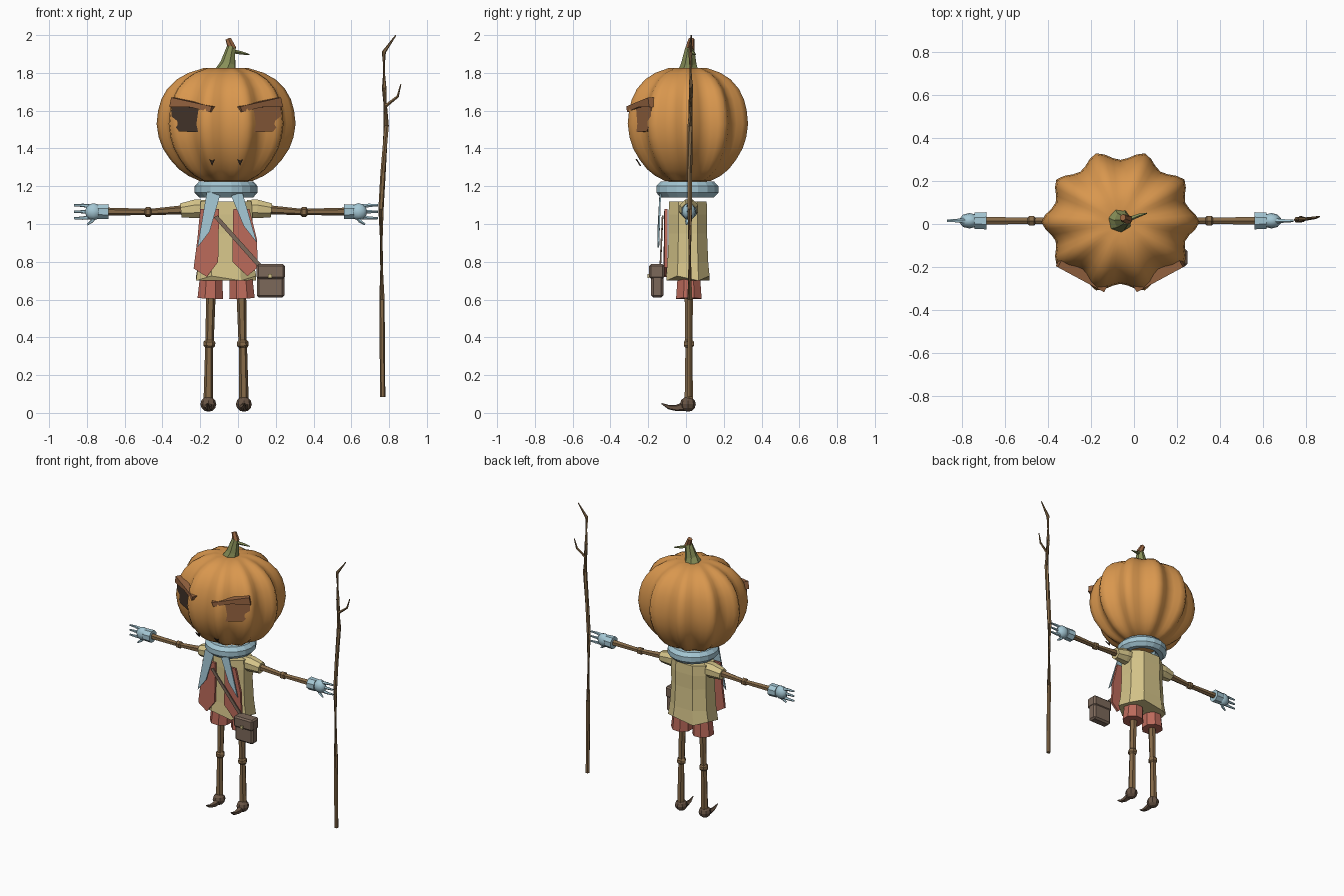
import bpy, bmesh, math
from mathutils import Vector

if "Cube" in bpy.data.objects:
    bpy.data.objects.remove(bpy.data.objects["Cube"])

C, Y = -0.063, 0.015   # body centre line


def mat(name, r, g, b):
    m = bpy.data.materials.new(name)
    m.diffuse_color = [(c / 255 / 12.92) if c < 11 else ((c / 255 + 0.055) / 1.055) ** 2.4
                       for c in (r, g, b)] + [1]
    m.use_nodes = True
    m.node_tree.nodes["Principled BSDF"].inputs["Base Color"].default_value = m.diffuse_color
    return m


ORANGE = mat("pumpkin orange", 217, 151, 78)
WOOD = mat("wood brown", 134, 106, 72)
DARKWOOD = mat("dark wood", 104, 84, 68)
BLUE = mat("pale blue", 164, 199, 212)
BEIGE = mat("beige cloth", 214, 197, 138)
RED = mat("faded red", 188, 106, 91)
GREEN = mat("stem green", 136, 144, 88)
RUST = mat("rust brown", 150, 100, 64)
LEATHER = mat("bag leather", 124, 104, 90)
DARK = mat("dark hollow", 66, 52, 42)


def finish(bm, name, material, smooth=False):
    bmesh.ops.recalc_face_normals(bm, faces=bm.faces)
    me = bpy.data.meshes.new(name)
    bm.to_mesh(me)
    bm.free()
    me.materials.append(material)
    for p in me.polygons:
        p.use_smooth = smooth
    ob = bpy.data.objects.new(name, me)
    bpy.context.collection.objects.link(ob)
    return ob


def skin(bm, rings):
    """Join equal-sized vertex rings and cap both ends."""
    rings = [[bm.verts.new(p) for p in ring] for ring in rings]
    n = len(rings[0])
    for a, b in zip(rings, rings[1:]):
        for i in range(n):
            j = (i + 1) % n
            bm.faces.new((a[i], a[j], b[j], b[i]))
    bm.faces.new(rings[0][::-1])
    bm.faces.new(rings[-1])


def tube(name, material, path, n=6, smooth=False):
    """Tube along (x, y, z, radius) points."""
    pts = [Vector(p[:3]) for p in path]
    rings = []
    for i, p in enumerate(pts):
        d = pts[min(i + 1, len(pts) - 1)] - pts[max(i - 1, 0)]
        q = d.to_track_quat('Z', 'Y')
        rings.append([p + q @ Vector((math.cos(2 * math.pi * (k + .5) / n),
                                      math.sin(2 * math.pi * (k + .5) / n), 0)) * path[i][3]
                      for k in range(n)])
    bm = bmesh.new()
    skin(bm, rings)
    return finish(bm, name, material, smooth)


def plate(name, material, pts, offset):
    """Polygon given thickness along the offset."""
    bm = bmesh.new()
    off = Vector(offset)
    skin(bm, [[Vector(p) for p in pts], [Vector(p) + off for p in pts]])
    return finish(bm, name, material)


def ball(name, material, loc, r, seg=8, smooth=False):
    bm = bmesh.new()
    bmesh.ops.create_uvsphere(bm, u_segments=seg, v_segments=6, radius=1)
    for v in bm.verts:
        v.co = Vector(loc) + Vector(a * b for a, b in zip(v.co, r))
    return finish(bm, name, material, smooth)


def box(name, material, lo, hi, bevel=0.0):
    bm = bmesh.new()
    bmesh.ops.create_cube(bm, size=1)
    for v in bm.verts:
        v.co = [(a + b) / 2 + c * (b - a) for a, b, c in zip(lo, hi, v.co)]
    if bevel:
        bmesh.ops.bevel(bm, geom=bm.edges[:], offset=bevel, segments=1, affect='EDGES')
    return finish(bm, name, material)


# Ribbed pumpkin head: ten lobes around a squashed profile
profile = [(1.222, .06), (1.228, .14), (1.255, .20), (1.29, .25), (1.34, .295), (1.40, .335),
           (1.46, .357), (1.53, .368), (1.60, .360), (1.66, .343), (1.715, .312),
           (1.765, .262), (1.80, .20), (1.825, .12), (1.82, .05)]
rings = []
for z, r in profile:
    ring = []
    for k in range(60):
        a = 2 * math.pi * k / 60
        rr = r * (1 - 0.14 * abs(math.sin(5 * a)) ** 1.6)
        ring.append((C + rr * math.cos(a), 0.01 + 0.91 * rr * math.sin(a), z))
    rings.append(ring)
bm = bmesh.new()
skin(bm, rings)
finish(bm, "pumpkin_head", ORANGE, True)

# Stem with broken tip and thorn
tube("stem", GREEN, [(C, .015, 1.81, .058), (-.052, .015, 1.85, .042),
                     (-.035, .02, 1.94, .023)], 7)
tube("stem_tip", RUST, [(-.03, .02, 1.925, .024), (-.042, .025, 1.955, .02),
                        (-.052, .03, 1.98, .016)], 6)
tube("stem_thorn", GREEN, [(-.03, .02, 1.915, .012), (.02, .04, 1.905, .009),
                           (.06, .05, 1.897, .003)], 5)

# Slanted eyes and brows; s is distance from the centre line
eye = [(.085, 1.61), (.29, 1.625), (.29, 1.545), (.25, 1.49), (.115, 1.485), (.085, 1.54)]
brow = [(.07, 1.622), (.285, 1.67), (.295, 1.62), (.18, 1.618), (.08, 1.592)]
for side, label, col in ((-1, "left", DARK), (1, "right", RUST)):
    def place(pts, out):
        return [(C + side * (s + out * .5), -.305 + (s - .07) * .54 - out, z) for s, z in pts]
    plate(label + "_eye", col, place(eye, 0), (-side * .025, .045, 0))
    plate(label + "_brow", RUST, place(brow, .012), (-side * .03, .055, 0))
    # Small nostril notch
    x = C + side * .074
    plate(label + "_nostril", DARK, [(x - .016, -.268, 1.345), (x, -.262, 1.335),
                                     (x + .016, -.268, 1.345), (x, -.245, 1.308)], (0, .008, 0))

# Scarf ring
bm = bmesh.new()
grid = [[bm.verts.new((C + (.128 + .042 * math.cos(b)) * math.cos(a),
                       .007 + (.128 + .042 * math.cos(b)) * math.sin(a),
                       1.183 + .045 * math.sin(b)))
         for b in [math.pi * (2 * j + 1) / 8 for j in range(8)]]
        for a in [2 * math.pi * i / 18 for i in range(18)]]
for i in range(18):
    for j in range(8):
        k, m = (i + 1) % 18, (j + 1) % 8
        bm.faces.new((grid[i][j], grid[k][j], grid[k][m], grid[i][m]))
finish(bm, "scarf", BLUE)

# Scarf tails
plate("scarf_tail_left", BLUE, [(-.165, -.14, 1.17), (-.09, -.14, 1.17), (-.15, -.15, .96),
                                (-.215, -.15, .875)], (0, .008, 0))
plate("scarf_tail_right", BLUE, [(-.045, -.14, 1.17), (.025, -.14, 1.16), (.10, -.15, .90),
                                 (.03, -.15, .99)], (0, .008, 0))

# Shirt: tapered octagon with a flared hem
rings = []
for z, hx, hy in ((.70, .160, .115), (.80, .146, .108), (.95, .138, .102),
                  (1.05, .140, .103), (1.118, .135, .10)):
    ring = []
    for k in range(8):
        a = math.pi * (2 * k + 1) / 8
        c, s = math.cos(a), math.sin(a)
        lift = .025 * (k % 2) if z == .70 else 0
        ring.append((C + hx * math.copysign(abs(c) ** .8, c) * 1.06,
                     .01 + hy * math.copysign(abs(s) ** .8, s) * 1.06, z + lift))
    rings.append(ring)
bm = bmesh.new()
skin(bm, rings)
finish(bm, "shirt", BEIGE)

# Vest panels
plate("vest_left", RED, [(-.20, -.115, 1.08), (-.10, -.115, 1.08), (-.105, -.115, .80),
                         (-.165, -.12, .72), (-.235, -.115, .765), (-.215, -.115, .92)],
      (0, .016, 0))
plate("vest_right", RED, [(-.025, -.115, 1.08), (.06, -.115, 1.08), (.10, -.115, .92),
                          (.105, -.115, .77), (.05, -.12, .725), (-.03, -.115, .80)],
      (0, .016, 0))

# Mirrored limbs
for side, label in ((-1, "left"), (1, "right")):
    def X(d):
        return C + side * d
    tube(label + "_shorts", RED, [(X(.084), Y, .605, .073), (X(.08), Y, .70, .066),
                                  (X(.075), Y, .80, .06)], 8)
    tube(label + "_leg", WOOD, [(X(.094), Y, .05, .026), (X(.090), Y, .345, .021),
                                (X(.089), Y, .355, .031), (X(.088), Y, .375, .031),
                                (X(.087), Y, .385, .022), (X(.080), Y, .66, .026)], 6)
    ball(label + "_ankle", DARKWOOD, (X(.094), .01, .046), (.042, .042, .04))
    tube(label + "_toe", DARKWOOD, [(X(.094), .0, .036, .026), (X(.094), -.05, .026, .018),
                                    (X(.096), -.09, .03, .012), (X(.098), -.13, .05, .003)], 5)
    tube(label + "_sleeve", BEIGE, [(X(.11), Y, 1.08, .052), (X(.165), Y, 1.08, .053),
                                    (X(.24), Y, 1.072, .04)], 8)
    tube(label + "_arm", WOOD, [(X(.20), Y, 1.077, .025), (X(.395), Y, 1.064, .017),
                                (X(.402), Y, 1.064, .026), (X(.424), Y, 1.064, .026),
                                (X(.431), Y, 1.064, .017), (X(.65), Y, 1.066, .021)], 6)
    tube(label + "_cuff", BLUE, [(X(.623), Y, 1.065, .043), (X(.678), Y, 1.065, .041)], 8)
    ball(label + "_palm", BLUE, (X(.702), Y, 1.065), (.047, .036, .045), 10, True)
    for i, dz in enumerate((.034, 0, -.034)):
        tube(f"{label}_finger_{i + 1}", BLUE, [(X(.71), Y, 1.065 + dz * .8, .014),
                                               (X(.76), Y, 1.065 + dz, .009),
                                               (X(.805), Y, 1.065 + dz, .006)], 5)
    tube(label + "_thumb", BLUE, [(X(.69), Y, 1.045, .014), (X(.71), Y - .01, 1.015, .01),
                                  (X(.735), Y - .012, .997, .005)], 5)

# Shoulder strap and satchel
plate("strap", LEATHER, [(-.128, -.128, 1.035), (-.108, -.128, 1.045), (.125, -.14, .785),
                         (.105, -.14, .772)], (0, .008, 0))
box("satchel", LEATHER, (.10, -.185, .61), (.245, -.12, .775), .012)
box("satchel_flap", LEATHER, (.098, -.195, .71), (.248, -.115, .787), .01)
box("satchel_buckle", BEIGE, (.16, -.205, .715), (.18, -.193, .735))

# Crooked staff with a twig
tube("staff", WOOD, [(.766, .02, .083, .014), (.762, .02, .60, .014), (.757, .02, 1.08, .014),
                     (.768, .02, 1.27, .014), (.785, .022, 1.52, .014), (.774, .026, 1.72, .012),
                     (.772, .022, 1.91, .011), (.836, .028, 2.0, .003)], 6)
tube("staff_twig", WOOD, [(.782, .022, 1.625, .009), (.845, .03, 1.675, .007),
                          (.862, .035, 1.74, .003)], 5)
